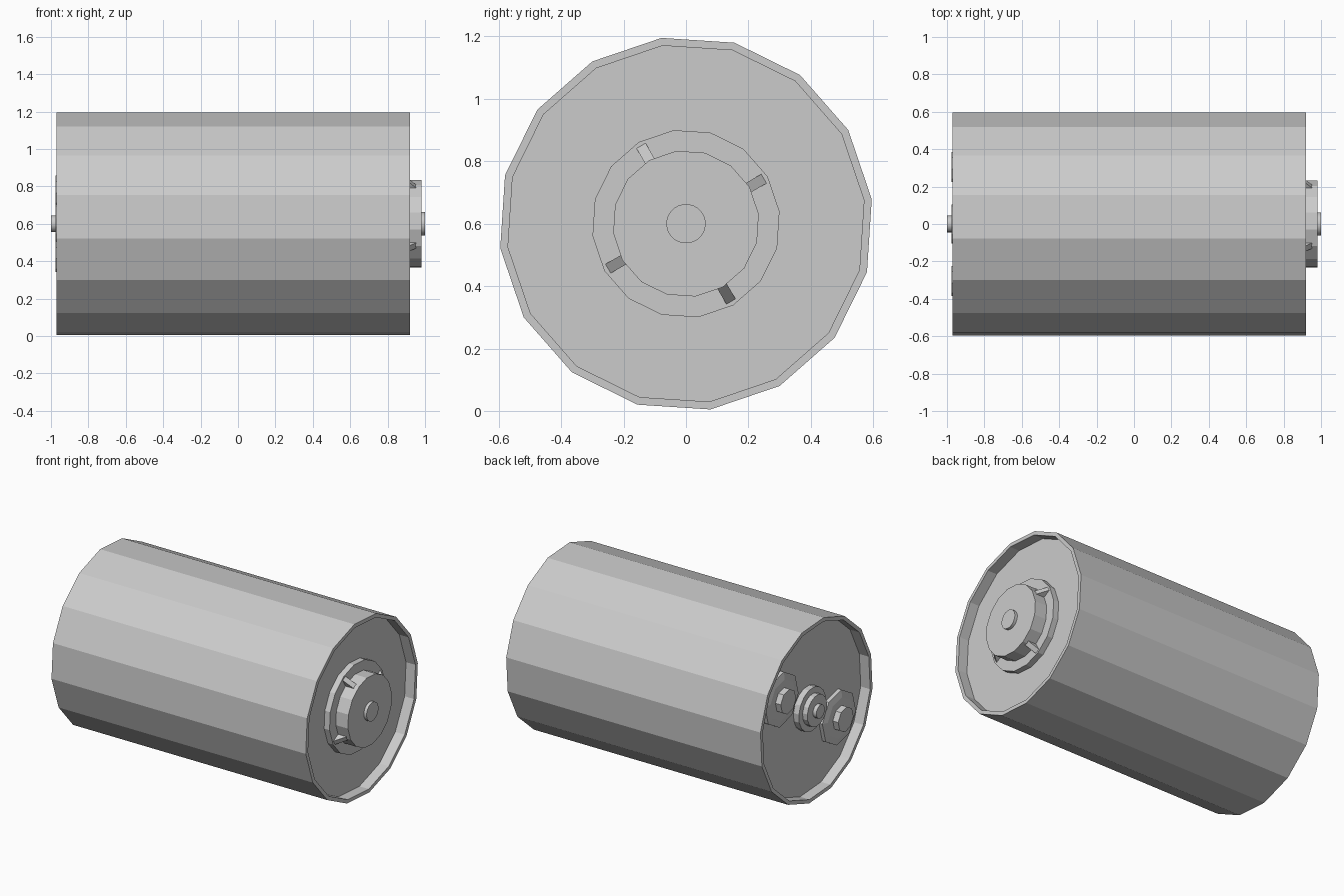
import bpy, bmesh
from math import cos, sin, radians, tau

if "Cube" in bpy.data.objects:
    bpy.data.objects.remove(bpy.data.objects["Cube"])

AXIS_Z = 0.6


def make_object(name, bm):
    bmesh.ops.recalc_face_normals(bm, faces=bm.faces)
    mesh = bpy.data.meshes.new(name)
    bm.to_mesh(mesh)
    bm.free()
    obj = bpy.data.objects.new(name, mesh)
    bpy.context.collection.objects.link(obj)
    return obj


def lathe(name, profile, sides, y=0.0, z=AXIS_Z, phase=7.5):
    """Spin (x, radius) points around an axis along x; both ends are capped."""
    bm = bmesh.new()
    rings = []
    for x, r in profile:
        angles = [radians(phase) + tau * i / sides for i in range(sides)]
        rings.append([bm.verts.new((x, y + r * cos(a), z + r * sin(a))) for a in angles])
    for a, b in zip(rings, rings[1:]):
        for i in range(sides):
            j = (i + 1) % sides
            bm.faces.new((a[i], a[j], b[j], b[i]))
    bm.faces.new(rings[0])
    bm.faces.new(rings[-1])
    return make_object(name, bm)


def wedge(name, angle, profile, width):
    """Extrude an (x, radius) triangle sideways and turn it about the axis."""
    bm = bmesh.new()
    c, s = cos(radians(angle)), sin(radians(angle))
    sides = []
    for t in (-width / 2, width / 2):
        sides.append([bm.verts.new((x, r * c - t * s, AXIS_Z + r * s + t * c))
                      for x, r in profile])
        bm.faces.new(sides[-1])
    a, b = sides
    for i in range(len(profile)):
        j = (i + 1) % len(profile)
        bm.faces.new((a[i], a[j], b[j], b[i]))
    return make_object(name, bm)


# Drum shell with a raised rim around both recessed ends
lathe("drum", [(-0.90, 0.575), (-0.97, 0.575), (-0.97, 0.6),
               (0.92, 0.6), (0.92, 0.575), (0.85, 0.575)], 16)

# Right end: flange, raised disc and axle stub
lathe("flange", [(0.84, 0.302), (0.89, 0.302)], 16)
lathe("hub_disc", [(0.88, 0.235), (0.98, 0.235)], 16)
axle = lathe("axle_stub", [(0.97, 0.063), (1.0, 0.063)], 24)

# Four sloping ribs bracing the disc on the flange
for k in range(4):
    wedge(f"rib_{k + 1}", 30 + 90 * k,
          [(0.885, 0.22), (0.885, 0.288), (0.89, 0.288), (0.965, 0.22)], 0.034)

# Left end: stepped centre boss with a small pin
lathe("centre_boss", [(-0.89, 0.145), (-0.94, 0.145), (-0.94, 0.105), (-0.975, 0.105)], 16)
pin = lathe("centre_pin", [(-0.97, 0.045), (-1.0, 0.045)], 16)

# Two octagonal plugs on opposite sides of the boss
for k, side in enumerate((1, -1)):
    y = side * 0.352 * cos(radians(30))
    z = AXIS_Z + side * 0.352 * sin(radians(30))
    lathe(f"plug_{k + 1}", [(-0.89, 0.18), (-0.925, 0.18), (-0.935, 0.135),
                            (-0.935, 0.082), (-0.975, 0.082)], 8, y, z)

# Round the small axle and pin smoothly
for obj in (axle, pin):
    bpy.ops.object.select_all(action='DESELECT')
    obj.select_set(True)
    bpy.context.view_layer.objects.active = obj
    bpy.ops.object.shade_smooth_by_angle(angle=radians(35))
